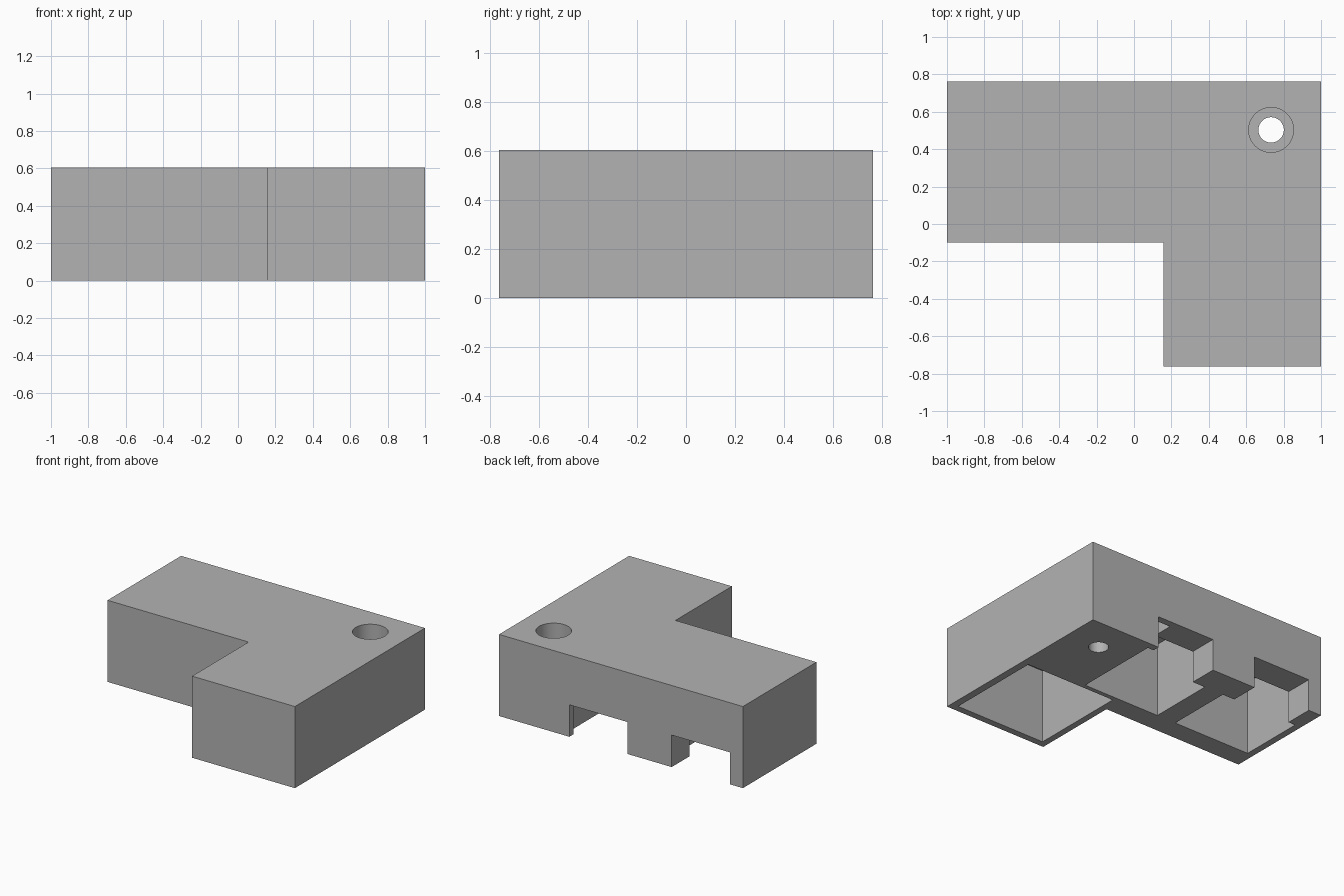
import bpy
import bmesh
import math

cube = bpy.data.objects.get("Cube")
if cube:
    bpy.data.objects.remove(cube, do_unlink=True)

HEIGHT = 0.605
ROOF = 0.55        # underside of the top plate
BACK = 0.762       # y of the rear face
BELOW = -0.1       # cutters start under the floor

grey = bpy.data.materials.new("plain_grey")
grey.use_nodes = True
colour = (0.45, 0.45, 0.45, 1)
grey.diffuse_color = colour
grey.node_tree.nodes["Principled BSDF"].inputs["Base Color"].default_value = colour


def prism(name, outline, z0, z1):
    """Upright solid from a counter-clockwise outline."""
    bm = bmesh.new()
    face = bm.faces.new([bm.verts.new((x, y, z0)) for x, y in outline])
    new = bmesh.ops.extrude_face_region(bm, geom=[face])["geom"]
    top = [v for v in new if isinstance(v, bmesh.types.BMVert)]
    bmesh.ops.translate(bm, verts=top, vec=(0, 0, z1 - z0))
    bmesh.ops.recalc_face_normals(bm, faces=bm.faces)
    mesh = bpy.data.meshes.new(name)
    bm.to_mesh(mesh)
    bm.free()
    mesh.materials.append(grey)
    obj = bpy.data.objects.new(name, mesh)
    bpy.context.collection.objects.link(obj)
    return obj


def box(name, x0, x1, y0, y1, z0, z1):
    return prism(name, [(x0, y0), (x1, y0), (x1, y1), (x0, y1)], z0, z1)


def cylinder(name, x, y, r, z0, z1, sides=64):
    ring = [2 * math.pi * i / sides for i in range(sides)]
    return prism(name, [(x + r * math.cos(a), y + r * math.sin(a)) for a in ring], z0, z1)


def cut(target, cutter):
    """Subtract the cutter, then remove it."""
    cutter.hide_render = True
    mod = target.modifiers.new("cut", "BOOLEAN")
    mod.operation = "DIFFERENCE"
    mod.solver = "EXACT"
    mod.object = cutter
    bpy.context.view_layer.objects.active = target
    bpy.ops.object.modifier_apply(modifier=mod.name)
    bpy.data.objects.remove(cutter, do_unlink=True)


# L-shaped housing
housing = prism("housing", [(-1, -0.1), (0.157, -0.1), (0.157, -BACK),
                            (1, -BACK), (1, BACK), (-1, BACK)], 0, HEIGHT)

# Square pocket in the front leg
cut(housing, box("leg_pocket", 0.205, 0.945, -0.712, 0.022, BELOW, ROOF))

# Two rear pockets; the one by the hole has a corner extension
cut(housing, prism("stepped_pocket", [(-0.158, 0.055), (0.474, 0.055), (0.474, 0.71),
                                      (0.28, 0.71), (0.28, 0.552), (-0.158, 0.552)],
                   BELOW, ROOF))
cut(housing, box("end_pocket", -0.95, -0.316, 0.055, 0.552, BELOW, ROOF))

# Low openings through the rear wall
for x in (0.424, -0.416):
    cut(housing, box("rear_opening", x - 0.477, x, 0.4, BACK + 0.1, BELOW, 0.237))

# Counterbored screw hole
cut(housing, cylinder("screw_hole", 0.733, 0.503, 0.068, BELOW, HEIGHT + 0.1))
cut(housing, cylinder("counterbore", 0.733, 0.503, 0.12, 0.3, HEIGHT + 0.1))

# Smooth hole walls, sharp block edges
bpy.ops.object.select_all(action="DESELECT")
housing.select_set(True)
bpy.context.view_layer.objects.active = housing
bpy.ops.object.shade_smooth_by_angle(angle=math.radians(30))
